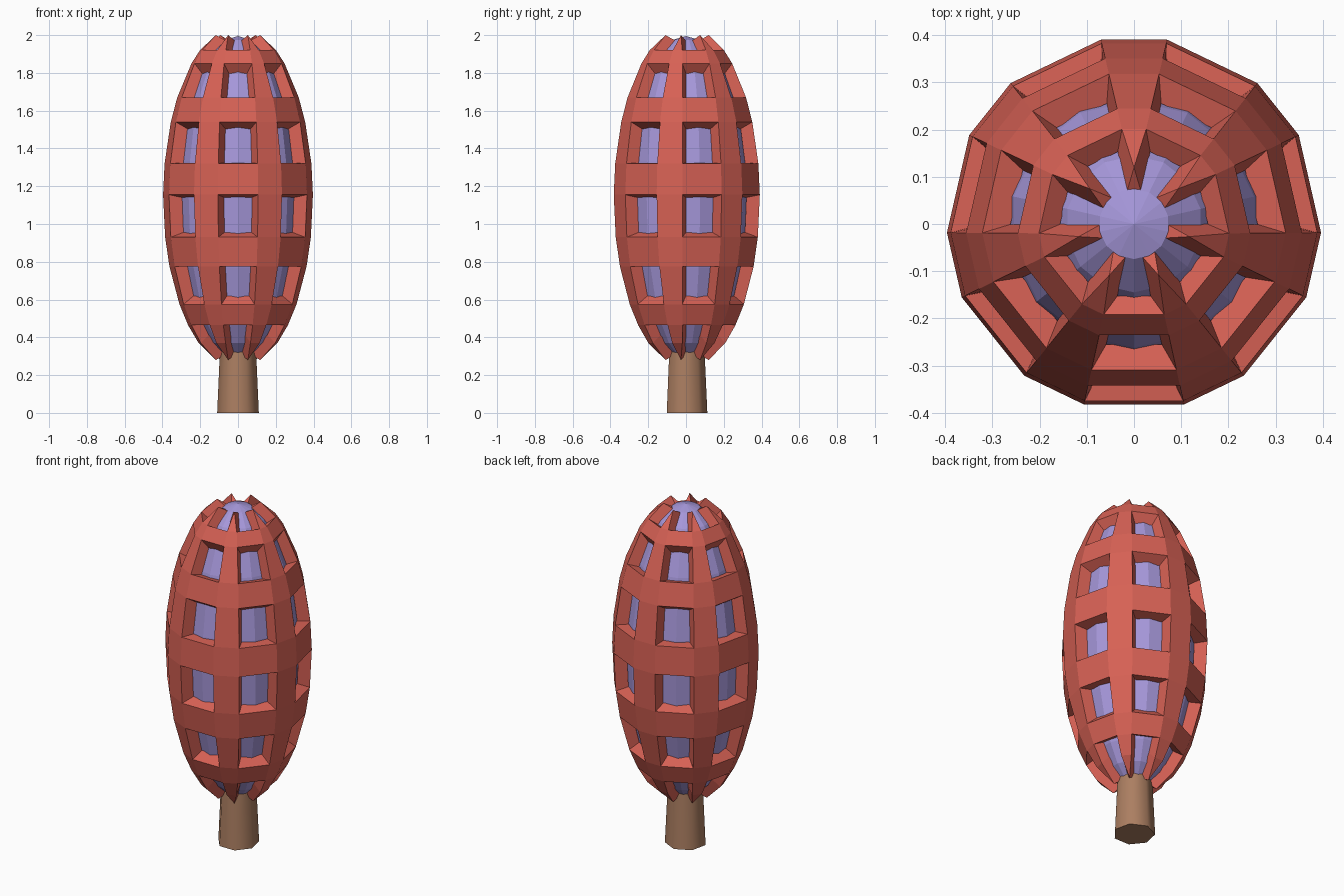
import bpy, bmesh, math
from mathutils import Matrix, Vector

old = bpy.data.objects.get("Cube")
if old:
    bpy.data.objects.remove(old, do_unlink=True)

SIDES = 7
MID = 1.14                      # height of the widest point
STEP = math.tau / SIDES


def material(name, color):
    m = bpy.data.materials.new(name)
    m.use_nodes = True
    m.diffuse_color = (*color, 1)
    m.node_tree.nodes["Principled BSDF"].inputs["Base Color"].default_value = (*color, 1)
    return m


def finish(bm, name, mat):
    bmesh.ops.remove_doubles(bm, verts=bm.verts, dist=0.0005)
    bmesh.ops.recalc_face_normals(bm, faces=bm.faces)
    mesh = bpy.data.meshes.new(name)
    bm.to_mesh(mesh)
    bm.free()
    mesh.materials.append(mat)
    obj = bpy.data.objects.new(name, mesh)
    bpy.context.collection.objects.link(obj)
    return obj


red = material("brick_red", (0.68, 0.12, 0.09))
purple = material("lavender", (0.38, 0.31, 0.70))
brown = material("trunk_brown", (0.41, 0.21, 0.12))

# Levels of the cage, each with whether a band of the ring fills the space above it
levels = [(0.28, 0), (0.37, 0), (0.465, 1), (0.575, 0), (0.775, 1), (0.93, 0),
          (1.155, 1), (1.32, 0), (1.54, 1), (1.67, 0), (1.85, 1), (1.92, 0), (2.0, 0)]
LAST = len(levels) - 1


def oval(z, radius, half_height):
    return radius * math.sqrt(max(0, 1 - ((z - MID) / half_height) ** 2))


def rib_corner(k, outer):
    """Half width, radius and height of a rib at level k."""
    z = levels[k][0]
    if k in (0, LAST):
        s = 1 if k else -1
        return (0, 0.12, z) if outer else (0.015, 0.07, MID + s * 0.83)
    if outer:
        r = oval(z, 0.397, 0.907)
        return 0.23 * r - 0.021, r, z
    zi = MID + (z - MID) * 0.945
    if k > 1:                   # walls slope so that each opening narrows inwards
        zi += 0.014 if levels[k - 1][1] and not levels[k][1] is None else -0.014
        zi -= 0.028 if levels[k - 1][1] else -0.028
        zi += 0.028 if levels[k - 1][1] else -0.028
    r = oval(zi, 0.328, 0.855)
    return 0.22 * r, r, zi


# Cage: ribs joined by rings, with deep sloping openings
bm = bmesh.new()
grid = {}
for i in range(SIDES):
    turn = Matrix.Rotation(i * STEP, 3, 'Z')
    for k in range(LAST + 1):
        for outer in (0, 1):
            w, r, z = rib_corner(k, outer)
            y = math.sqrt(r * r - w * w)
            for side in (0, 1):
                x = -w if side else w
                grid[i, k, side, outer] = bm.verts.new(turn @ Vector((x, y, z)))


def face(*keys):
    bm.faces.new([grid[key] for key in keys])


for i in range(SIDES):
    j = (i + 1) % SIDES
    for k in range(LAST):
        band = levels[k][1]
        for o in (0, 1):
            face((i, k, 0, o), (i, k, 1, o), (i, k + 1, 1, o), (i, k + 1, 0, o))
            if band:
                face((i, k, 1, o), (j, k, 0, o), (j, k + 1, 0, o), (i, k + 1, 1, o))
        if band:
            for n in (k, k + 1):
                face((i, n, 1, 1), (j, n, 0, 1), (j, n, 0, 0), (i, n, 1, 0))
        else:
            for s in (0, 1):
                face((i, k, s, 1), (i, k + 1, s, 1), (i, k + 1, s, 0), (i, k, s, 0))
    for k in (0, LAST):
        face((i, k, 0, 1), (i, k, 1, 1), (i, k, 1, 0), (i, k, 0, 0))
bmesh.ops.dissolve_degenerate(bm, dist=0.0005, edges=bm.edges)
finish(bm, "crown_cage", red)

# Core: faceted egg filling the cage
bm = bmesh.new()
bmesh.ops.create_uvsphere(bm, u_segments=2 * SIDES, v_segments=2 * SIDES, radius=1)
bmesh.ops.scale(bm, vec=(0.334, 0.334, 0.855), verts=bm.verts)
bmesh.ops.translate(bm, vec=(0, 0, MID), verts=bm.verts)
finish(bm, "crown_core", purple)

# Trunk: tapered, seven sided, smooth around
bm = bmesh.new()
rings = [[bm.verts.new((r * math.cos(math.pi / 2 + i * STEP),
                        r * math.sin(math.pi / 2 + i * STEP), z)) for i in range(SIDES)]
         for r, z in ((0.113, 0), (0.094, 0.42))]
for i in range(SIDES):
    j = (i + 1) % SIDES
    bm.faces.new((rings[0][i], rings[0][j], rings[1][j], rings[1][i]))
bm.faces.new(rings[0])
bm.faces.new(rings[1])
trunk = finish(bm, "trunk", brown)
for p in trunk.data.polygons:
    p.use_smooth = True
for e in trunk.data.edges:
    a, b = (trunk.data.vertices[v].co.z for v in e.vertices)
    e.use_edge_sharp = abs(a - b) < 0.01
